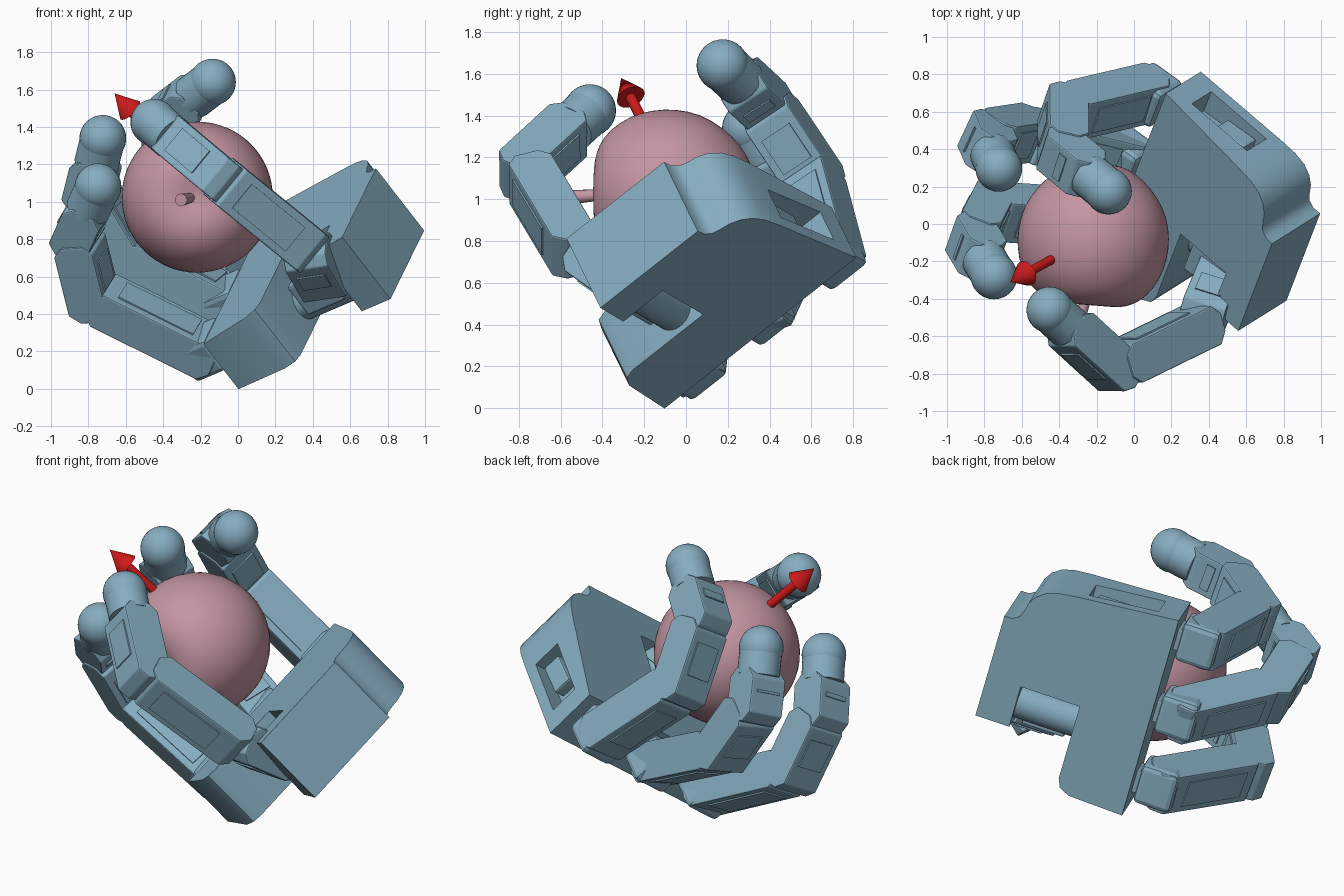
import bpy, bmesh, math
from mathutils import Vector as V, Matrix

if "Cube" in bpy.data.objects:
    bpy.data.objects.remove(bpy.data.objects["Cube"])

def material(name, col):
    m = bpy.data.materials.new(name)
    m.diffuse_color = (*col, 1)
    m.use_nodes = True
    m.node_tree.nodes["Principled BSDF"].inputs["Base Color"].default_value = m.diffuse_color
    return m

BLUE = material("blue_metal", (0.24, 0.42, 0.53))
PINK = material("pink_skin", (0.55, 0.30, 0.36))
RED = material("red_paint", (0.6, 0.01, 0.01))

# Hand frame: L across the palm, F towards the fingers, M out of the palm
L = V((0.29, 0.75, 0.59)).normalized()
M = V((-0.571, -0.355, 0.74))
M = (M - L * M.dot(L)).normalized()
F = M.cross(L)
O = V((0.815, -0.41, 0.48))
HAND = Matrix.Translation(O) @ Matrix((L, F, M)).transposed().to_4x4()

def H(l, f, m):
    return HAND @ V((l, f, m))

def finish(name, bm, mat, bevel=0, smooth=False):
    bmesh.ops.recalc_face_normals(bm, faces=bm.faces)
    me = bpy.data.meshes.new(name)
    bm.to_mesh(me)
    bm.free()
    ob = bpy.data.objects.new(name, me)
    bpy.context.collection.objects.link(ob)
    me.materials.append(mat)
    if bevel:
        b = ob.modifiers.new("bevel", 'BEVEL')
        b.width, b.segments, b.limit_method = bevel, 2, 'ANGLE'
    if smooth:
        bpy.context.view_layer.objects.active = ob
        ob.select_set(True)
        bpy.ops.object.shade_smooth_by_angle(angle=math.radians(40))
        ob.select_set(False)
    return ob

def prism(name, pts, lo, hi, mat_w, bevel=0, top=None, smooth=False):
    """Extrude a 2D outline from lo to hi; top(y) may give a sloping cap."""
    bm = bmesh.new()
    a = [bm.verts.new(mat_w @ V((x, y, lo))) for x, y in pts]
    b = [bm.verts.new(mat_w @ V((x, y, top(y) if top else hi))) for x, y in pts]
    bm.faces.new(a)
    bm.faces.new(b)
    for i in range(len(pts)):
        j = (i + 1) % len(pts)
        bm.faces.new((a[i], a[j], b[j], b[i]))
    return finish(name, bm, BLUE, bevel, smooth)

def hand_box(name, l, f, m, bevel=0.012):
    return prism(name, [(l[0], f[0]), (l[1], f[0]), (l[1], f[1]), (l[0], f[1])], m[0], m[1], HAND, bevel)

def rod(name, a, b, r1, r2, mat, seg=32):
    bm = bmesh.new()
    d = b - a
    bmesh.ops.create_cone(bm, cap_ends=True, segments=seg, radius1=r1, radius2=r2, depth=d.length,
                          matrix=Matrix.Translation((a + b) / 2) @ d.to_track_quat('Z', 'Y').to_matrix().to_4x4())
    return finish(name, bm, mat, 0, True)

def ball(name, c, r):
    bm = bmesh.new()
    bmesh.ops.create_uvsphere(bm, u_segments=32, v_segments=20, radius=r, matrix=Matrix.Translation(c))
    return finish(name, bm, BLUE, 0, True)

def link(name, a, b, w, width, tail):
    """One finger bone with chamfered ends and a thin cover strip."""
    u = (b - a).normalized()
    w = (w - u * w.dot(u)).normalized()
    v = w.cross(u)
    mw = Matrix.Translation(a) @ Matrix((u, v, w)).transposed().to_4x4()
    e, t = (b - a).length + tail, 0.11
    pts = [(-0.11, -0.05), (-0.06, -t), (e - 0.05, -t), (e, -0.06), (e, 0.06), (e - 0.05, t), (-0.06, t), (-0.11, 0.05)]
    prism(name, pts, -width / 2, width / 2, mw, 0.008)
    n, t = e - 0.12, t + 0.008
    prism(name + "_cover", [(0.06, -t), (n, -t), (n, t), (0.06, t)], -width * 0.33, width * 0.33, mw)

def finger(name, js):
    w = (js[1] - js[0]).cross(js[2] - js[1]).normalized()
    for i in range(len(js) - 2):
        link(f"{name}_link_{i + 1}", js[i], js[i + 1], w, 0.25, -0.02)
    a, tip = js[-2], js[-1]
    u = (tip - a).normalized()
    link(f"{name}_end_link", a, tip - u * 0.13, w, 0.23, 0.0)
    rod(f"{name}_tip_stem", tip - u * 0.16, tip, 0.12, 0.12, BLUE)
    ball(f"{name}_tip", tip, 0.125)

# Palm housing: thumb notch on one side, S-curved shoulder on the other
outline = [(0, 0), (0, 0.2), (0.25, 0.2), (0.25, 0.55), (-0.2, 0.55), (-0.25, 0.57), (-0.28, 0.63),
           (-0.29, 0.95), (0.93, 0.95), (0.87, 0.36), (0.855, 0.26), (0.83, 0.19), (0.79, 0.14), (0.74, 0.11),
           (0.69, 0.1), (0.65, 0.085), (0.625, 0.05), (0.62, 0)]
palm = prism("palm", outline, 0, 0, HAND, 0, top=lambda f: 0.45 - 0.13 * f, smooth=True)
cutter = hand_box("palm_side_cutter", (0.78, 1.1), (0.42, 0.82), (0.07, 0.25), 0)
cutter.hide_render = True
cutter.hide_set(True)
cut = palm.modifiers.new("side_recess", 'BOOLEAN')
cut.object, cut.operation, cut.solver = cutter, 'DIFFERENCE', 'EXACT'
hand_box("palm_side_motor", (0.74, 0.85), (0.46, 0.66), (0.09, 0.21))

# Thumb motor lying in the notch
rod("thumb_motor", H(0.12, 0.18, 0.13), H(0.12, 0.57, 0.13), 0.1, 0.1, BLUE)
hand_box("thumb_mount", (0.0, 0.22), (0.25, 0.5), (0.1, 0.3))

# Three fingers: (across, forward, out) for each joint
chains = {
    "first_finger": [(-0.12, 1.11, 0.23), (-0.09, 1.48, 0.76), (-0.04, 1.35, 1.1), (0.0, 1.076, 1.29)],
    "middle_finger": [(0.32, 1.11, 0.23), (0.42, 1.49, 0.68), (0.53, 1.52, 1.04), (0.593, 1.29, 1.26)],
    "last_finger": [(0.77, 1.11, 0.25), (0.79, 1.26, 0.8), (0.82, 1.03, 1.12), (0.85, 0.675, 1.19)],
}
for name, c in chains.items():
    l = c[0][0]
    hand_box(name + "_base", (l - 0.12, l + 0.12), (0.97, 1.19), (0.1, 0.32), 0.03)
    hand_box(name + "_pivot", (l - 0.07, l + 0.07), (0.9, 1.0), (0.12, 0.27))
    finger(name, [H(*p) for p in c])

# Thumb
finger("thumb", [V((0.32, -0.56, 0.79)), V((-0.11, -0.77, 1.14)), V((-0.45, -0.46, 1.425))])
link("thumb_base", V((0.45, -0.3, 0.6)), V((0.35, -0.54, 0.77)), F, 0.24, -0.02)

# Fruit: profile (along axis, radius) turned about an axis that points to the front
prof = [(0.36, 0.0), (0.37, 0.05), (0.385, 0.11), (0.385, 0.17), (0.365, 0.24), (0.315, 0.31), (0.22, 0.375), (0.11, 0.405),
        (0.0, 0.41), (-0.12, 0.385), (-0.22, 0.325), (-0.31, 0.24), (-0.36, 0.15), (-0.375, 0.08), (-0.36, 0.0)]
axis = V((-0.08, -1, 0)).normalized()
centre = V((-0.215, -0.05, 1.025))
turn = Matrix.Translation(centre) @ axis.to_track_quat('Z', 'Y').to_matrix().to_4x4()
bm = bmesh.new()
vs = [bm.verts.new((r, 0, t)) for t, r in prof]
es = [bm.edges.new(p) for p in zip(vs, vs[1:])]
bmesh.ops.spin(bm, geom=vs + es, cent=(0, 0, 0), axis=(0, 0, 1), angle=2 * math.pi, steps=32)
bmesh.ops.remove_doubles(bm, verts=bm.verts, dist=1e-4)
bm.transform(turn)
fruit = finish("fruit", bm, PINK, 0, True)
fruit.modifiers.new("round", 'SUBSURF').levels = 1
rod("fruit_stem", centre + axis * 0.3, centre + V((-0.09, -0.5, -0.015)), 0.024, 0.034, PINK, 16)

# Red arrow
a, b = V((-0.44, -0.19, 1.34)), V((-0.66, -0.31, 1.58))
k = a.lerp(b, 0.62)
rod("arrow_shaft", a, k, 0.025, 0.025, RED, 20)
rod("arrow_head", k, b, 0.07, 0.0, RED, 24)
